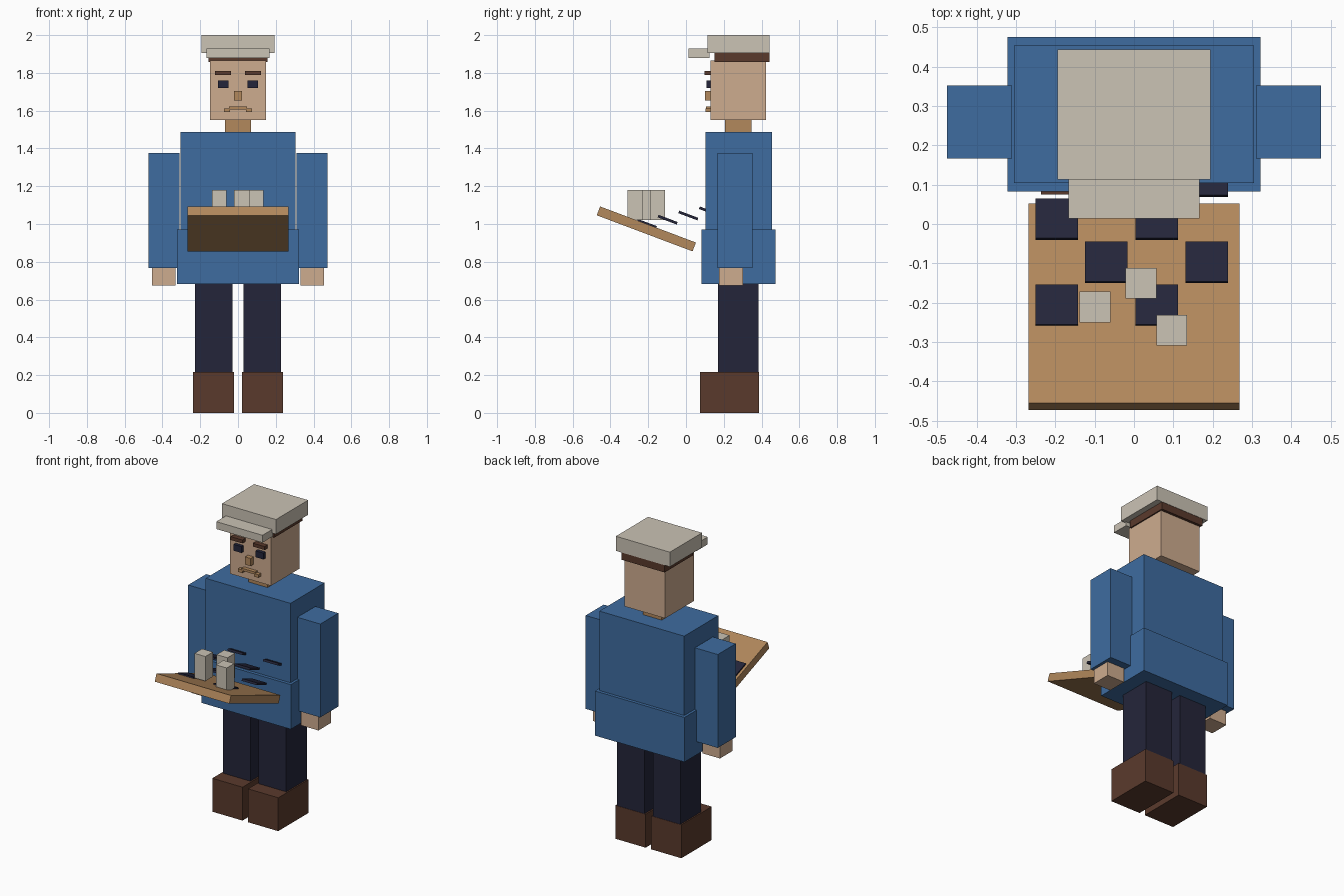
import bpy, math


def material(name, rgb):
    """Flat colour from sRGB 0-255 values."""
    m = bpy.data.materials.new(name)
    lin = [((c / 255 + 0.055) / 1.055) ** 2.4 for c in rgb]
    m.diffuse_color = (*lin, 1)
    return m


BLUE = material("blue cloth", (62, 108, 160))
NAVY = material("dark navy", (36, 37, 58))
SKIN = material("skin", (206, 172, 143))
TAN = material("tan wood", (178, 136, 92))
BROWN = material("brown leather", (90, 58, 44))
STONE = material("pale stone", (203, 195, 181))


def box(name, x, y, z, mat, tilt=0):
    """Box from (min, max) ranges, tilted about its own centre."""
    r = (x, y, z)
    bpy.ops.mesh.primitive_cube_add(size=1, location=[(a + b) / 2 for a, b in r])
    o = bpy.context.object
    o.name = name
    o.scale = [b - a for a, b in r]
    o.rotation_euler.x = tilt
    o.data.materials.append(mat)
    return o


def pair(name, x, y, z, mat):
    """Mirrored left and right boxes."""
    box(name + "_right", x, y, z, mat)
    box(name + "_left", (-x[1], -x[0]), y, z, mat)


# legs and boots
pair("boot", (0.02, 0.237), (0.075, 0.386), (0, 0.217), BROWN)
pair("leg", (0.03, 0.228), (0.17, 0.384), (0.15, 0.70), NAVY)

# coat and arms
box("coat_skirt", (-0.322, 0.322), (0.083, 0.475), (0.682, 0.972), BLUE)
box("torso", (-0.305, 0.305), (0.104, 0.454), (0.90, 1.488), BLUE)
pair("arm", (0.31, 0.475), (0.167, 0.352), (0.768, 1.375), BLUE)
pair("hand", (0.33, 0.456), (0.175, 0.302), (0.675, 0.78), SKIN)

# head
box("neck", (-0.068, 0.068), (0.207, 0.347), (1.47, 1.56), TAN)
box("head", (-0.147, 0.147), (0.13, 0.424), (1.55, 1.865), SKIN)
box("hair", (-0.155, 0.155), (0.15, 0.441), (1.857, 1.95), BROWN)
box("cap", (-0.194, 0.194), (0.113, 0.443), (1.905, 2.0), STONE)
box("cap_brim", (-0.166, 0.166), (0.014, 0.125), (1.88, 1.928), STONE)

# face
pair("eye", (0.051, 0.107), (0.108, 0.135), (1.719, 1.76), NAVY)
pair("eyebrow", (0.038, 0.122), (0.099, 0.135), (1.788, 1.81), BROWN)
box("nose", (-0.02, 0.02), (0.101, 0.135), (1.655, 1.705), TAN)
box("mouth", (-0.048, 0.048), (0.106, 0.135), (1.606, 1.622), TAN)
pair("mouth_corner", (0.042, 0.073), (0.104, 0.135), (1.592, 1.612), TAN)

# tilted game board in front of the body
TILT = -0.36
box("board", (-0.268, 0.268), (-0.481, 0.061), (0.949, 0.999), TAN, TILT)

# dark squares, stepping up toward the chest
for row in range(4):
    for col in range(2):
        x = -0.197 + 0.255 * col + 0.127 * (row % 2)
        y = -0.207 + 0.1095 * row
        z = 1.001 + 0.022 * row
        box(f"dark_square_{row}_{col}", (x - 0.054, x + 0.054), (y - 0.054, y + 0.054),
            (z - 0.007, z + 0.007), NAVY, TILT)

# upright game pieces
for i, (x, y) in enumerate([(-0.099, -0.211), (0.018, -0.151), (0.096, -0.27)]):
    box(f"game_piece_{i}", (x - 0.039, x + 0.039), (y - 0.039, y + 0.039), (1.02, 1.18), STONE)
